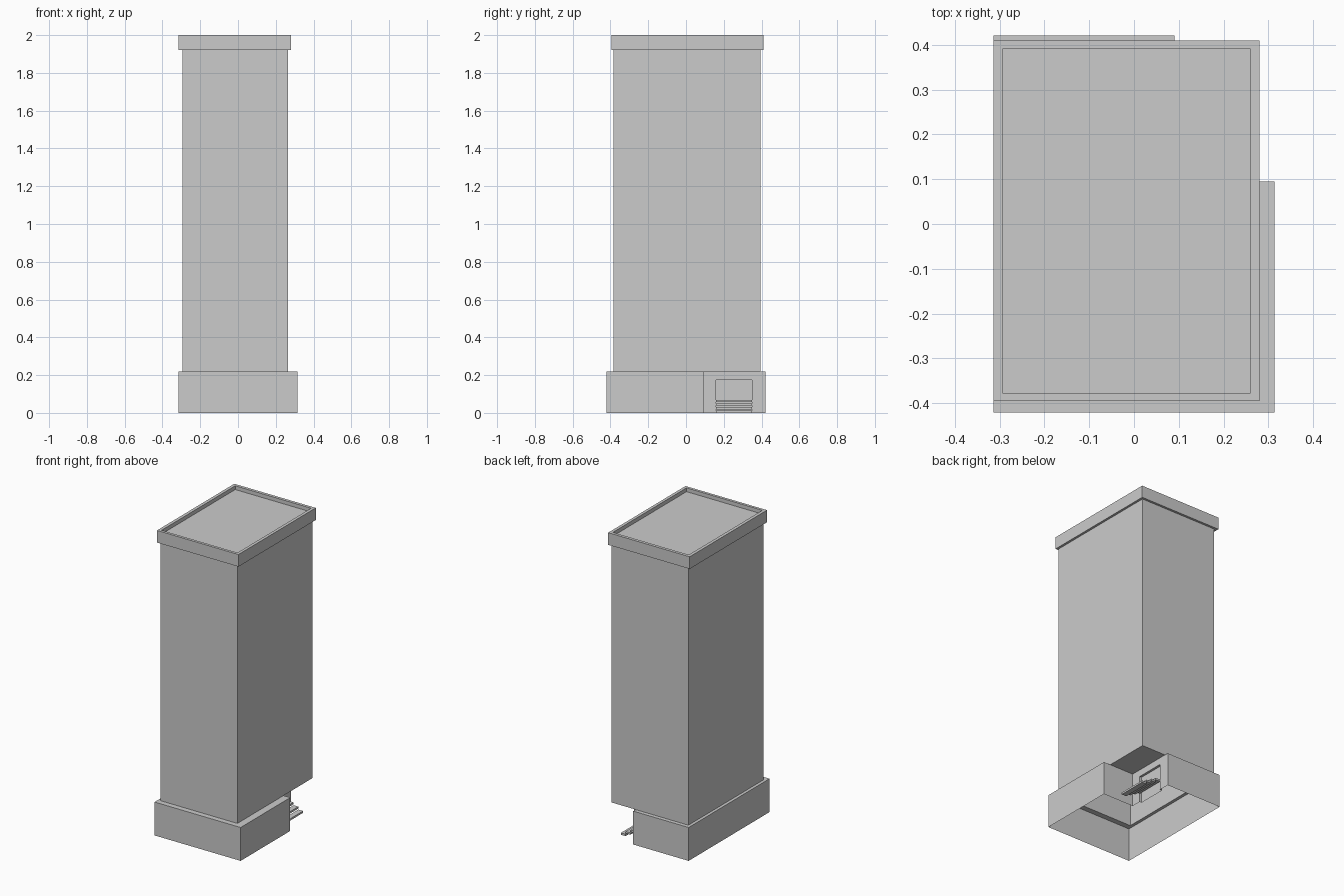
import bpy
import bmesh

cube = bpy.data.objects.get("Cube")
if cube:
    bpy.data.objects.remove(cube, do_unlink=True)

GREY = (0.6, 0.6, 0.6, 1.0)
mat = bpy.data.materials.new("light_grey")
mat.use_nodes = True
mat.diffuse_color = GREY
mat.node_tree.nodes["Principled BSDF"].inputs["Base Color"].default_value = GREY


def finish(name, bm):
    """Weld the mesh and add it to the scene as a named part."""
    bmesh.ops.remove_doubles(bm, verts=bm.verts, dist=0.0001)
    mesh = bpy.data.meshes.new(name)
    bm.to_mesh(mesh)
    bm.free()
    mesh.materials.append(mat)
    obj = bpy.data.objects.new(name, mesh)
    bpy.context.scene.collection.objects.link(obj)


def rect(x0, x1, y0, y1):
    return [(x0, y0), (x1, y0), (x1, y1), (x0, y1)]


def loft(name, sections, closed=True, lid=False):
    """Bridge plan outlines, each given with its height."""
    bm = bmesh.new()
    loops = [[bm.verts.new((x, y, z)) for x, y in plan] for plan, z in sections]
    n = len(loops[0])
    for a, b in zip(loops, loops[1:]):
        for i in range(n if closed else n - 1):
            j = (i + 1) % n
            bm.faces.new((a[i], a[j], b[j], b[i]))
    if lid:
        bm.faces.new(loops[-1])
    finish(name, bm)


def panels(name, quads):
    bm = bmesh.new()
    for quad in quads:
        bm.faces.new([bm.verts.new(p) for p in quad])
    finish(name, bm)


def flat(x0, x1, y0, y1, z):
    return [(x, y, z) for x, y in rect(x0, x1, y0, y1)]


def side(x, y0, y1, z0, z1):
    return [(x, y, z) for y, z in rect(y0, y1, z0, z1)]


# Main dimensions
BASE_H, CAP_Z, TOP = 0.22, 1.92, 2.0
L, R, F, B = -0.314, 0.314, -0.421, 0.421      # base extents
NX, NY = 0.09, 0.095                           # inner corner of the entrance notch
SL, SR, SF, SB = -0.294, 0.265, -0.385, 0.395  # shaft extents
shaft = rect(SL, SR, SF, SB)
cap = rect(L, 0.28, -0.395, 0.41)
roof = rect(-0.293, 0.26, -0.377, 0.39)

# Tower shaft, and the cap with its parapet and sunken roof
loft("tower_shaft", [(shaft, BASE_H), (shaft, CAP_Z)])
loft("roof_cap", [(shaft, CAP_Z), (cap, CAP_Z), (cap, TOP),
                  (roof, TOP), (roof, TOP - 0.025)], lid=True)

# Base walls, open at the entrance
outline = [(NX, B), (L, B), (L, F), (R, F), (R, NY), (NX, NY)]
loft("base_walls", [(outline, 0), (outline, BASE_H)], closed=False)

# Ledge around the shaft
panels("base_ledge", [flat(L, SL, F, B, BASE_H), flat(SL, R, F, SF, BASE_H),
                      flat(SR, R, SF, NY, BASE_H), flat(SL, NX, SB, B, BASE_H)])

# Underside of the shaft over the entrance
panels("entrance_ceiling", [flat(NX, SR, NY, SB, BASE_H)[::-1]])

# Entrance wall around the doorway
D0, D1, DH, DX = 0.16, 0.35, 0.175, 0.075
panels("entrance_wall", [side(NX, NY, D0, 0, BASE_H), side(NX, D1, B, 0, BASE_H),
                         side(NX, D0, D1, DH, BASE_H)])

# Recessed door with its reveal
reveal = [[(NX, y, 0), (DX, y, 0), (DX, y, DH), (NX, y, DH)] for y in (D0, D1)]
reveal[0].reverse()
panels("door", reveal + [side(DX, D0, D1, 0, DH), flat(DX, NX, D0, D1, DH)[::-1]])

# Entrance steps: thin overlapping treads descending outwards
STEPS, RUN, RISE, THICK = 4, 0.035, 0.019, 0.012
for i in range(STEPS):
    x, z = NX + i * RUN, (STEPS - 1 - i) * RISE
    tread = rect(x, x + RUN, D0, D1)
    loft(f"step_{i + 1}", [(rect(x, x + RUN, D0, D1)[:], z), (tread, z + THICK)], lid=True)
    panels(f"step_{i + 1}_underside", [flat(x, x + RUN, D0, D1, z)[::-1]])
